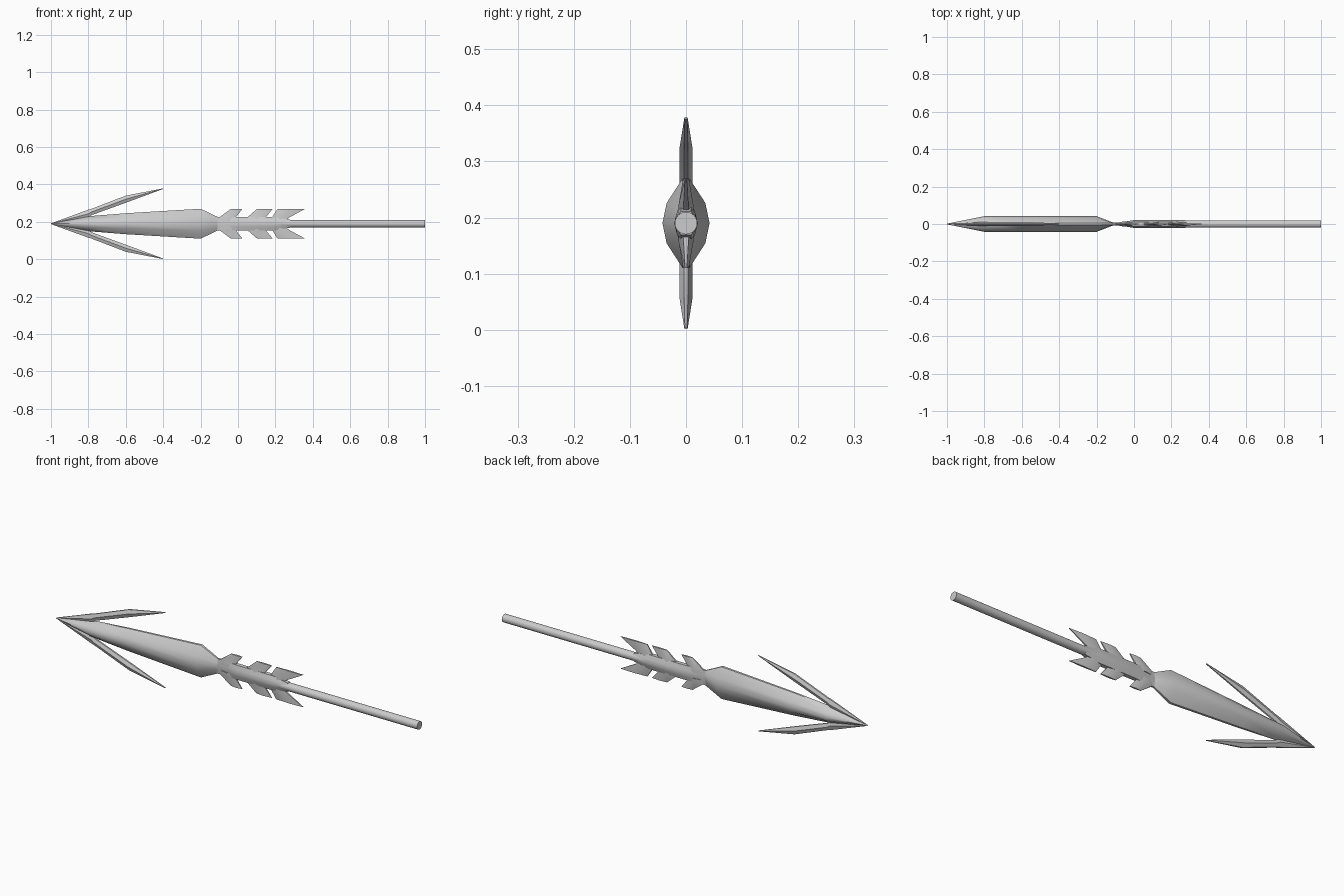
import bpy, bmesh, math

if "Cube" in bpy.data.objects:
    bpy.data.objects.remove(bpy.data.objects["Cube"])

CZ = 0.19  # height of the long axis


def loft(name, groups, smooth=40):
    """Skin each group of equally sized rings; points are relative to the axis."""
    bm = bmesh.new()
    for rings in groups:
        vs = [[bm.verts.new((x, y, z + CZ)) for x, y, z in r] for r in rings]
        n = len(vs[0])
        for a, b in zip(vs, vs[1:]):
            for i in range(n):
                j = (i + 1) % n
                bm.faces.new((a[i], a[j], b[j], b[i]))
        bm.faces.new(vs[0][::-1])
        bm.faces.new(vs[-1])
    bmesh.ops.recalc_face_normals(bm, faces=bm.faces)
    me = bpy.data.meshes.new(name)
    bm.to_mesh(me)
    bm.free()
    ob = bpy.data.objects.new(name, me)
    bpy.context.collection.objects.link(ob)
    bpy.ops.object.select_all(action='DESELECT')
    ob.select_set(True)
    bpy.context.view_layer.objects.active = ob
    bpy.ops.object.shade_smooth_by_angle(angle=math.radians(smooth))
    return ob


def body_ring(x, t, h, e):
    """Lens section: half thickness t, half height h, edge half width e."""
    q = [(t, 0), (0.82 * t, 0.45 * h), (e, h)]
    right = [(y, -z) for y, z in q[:0:-1]] + q
    pts = right + [(-y, z) for y, z in right[::-1]]
    return [(x, y, z) for y, z in pts]


# Blade and neck as one tapering body
loft("blade", [[body_ring(*s) for s in (
    (-1.0, 0.002, 0.002, 0.001),
    (-0.8, 0.042, 0.040, 0.004),
    (-0.6, 0.042, 0.056, 0.005),
    (-0.2, 0.042, 0.080, 0.006),
    (-0.11, 0.007, 0.037, 0.004))]])

# Grip between the blade and the shaft
loft("fin_hub", [[body_ring(*s) for s in (
    (-0.11, 0.007, 0.037, 0.004),
    (-0.07, 0.009, 0.037, 0.005),
    (0.0, 0.021, 0.036, 0.010),
    (0.20, 0.021, 0.036, 0.010),
    (0.28, 0.020, 0.021, 0.009))]])


def barb_ring(x, lo, hi, t, e, s):
    mid = (lo + hi) / 2
    return [(x, -e, s * lo), (x, -t, s * mid), (x, -e, s * hi),
            (x, e, s * hi), (x, t, s * mid), (x, e, s * lo)]


# Swept-back barbs, above and below
for side, s in (("upper", 1), ("lower", -1)):
    loft(side + "_barb", [[barb_ring(*r, s) for r in (
        (-1.0, 0.0, 0.002, 0.002, 0.001),
        (-0.8, 0.030, 0.075, 0.011, 0.004),
        (-0.785, 0.045, 0.079, 0.011, 0.004),
        (-0.6, 0.112, 0.150, 0.012, 0.004),
        (-0.4, 0.186, 0.189, 0.003, 0.002))]], 30)

# Fins: base start, base end, top start, top end
FINS = ((-0.10, -0.012, -0.037, 0.024),
        (0.05, 0.148, 0.103, 0.186),
        (0.182, 0.275, 0.212, 0.36))


def fin_ring(x0, x1, z, t):
    m = (x0 + x1) / 2
    return [(x0, -t / 3, z), (m, -t, z), (x1, -t / 3, z),
            (x1, t / 3, z), (m, t, z), (x0, t / 3, z)]


for side, s in (("upper", 1), ("lower", -1)):
    loft(side + "_fins", [[
        fin_ring(b0, min(b1, 0.25), s * 0.015, 0.014),
        fin_ring(b0, b1, s * 0.034, 0.013),
        fin_ring(t0, t1, s * 0.080, 0.005)] for b0, b1, t0, t1 in FINS], 30)

# Round shaft
N = 24
loft("shaft", [[[(x, 0.02 * math.cos(k * math.tau / N), 0.02 * math.sin(k * math.tau / N))
                 for k in range(N)] for x in (0.2, 1.0)]])
